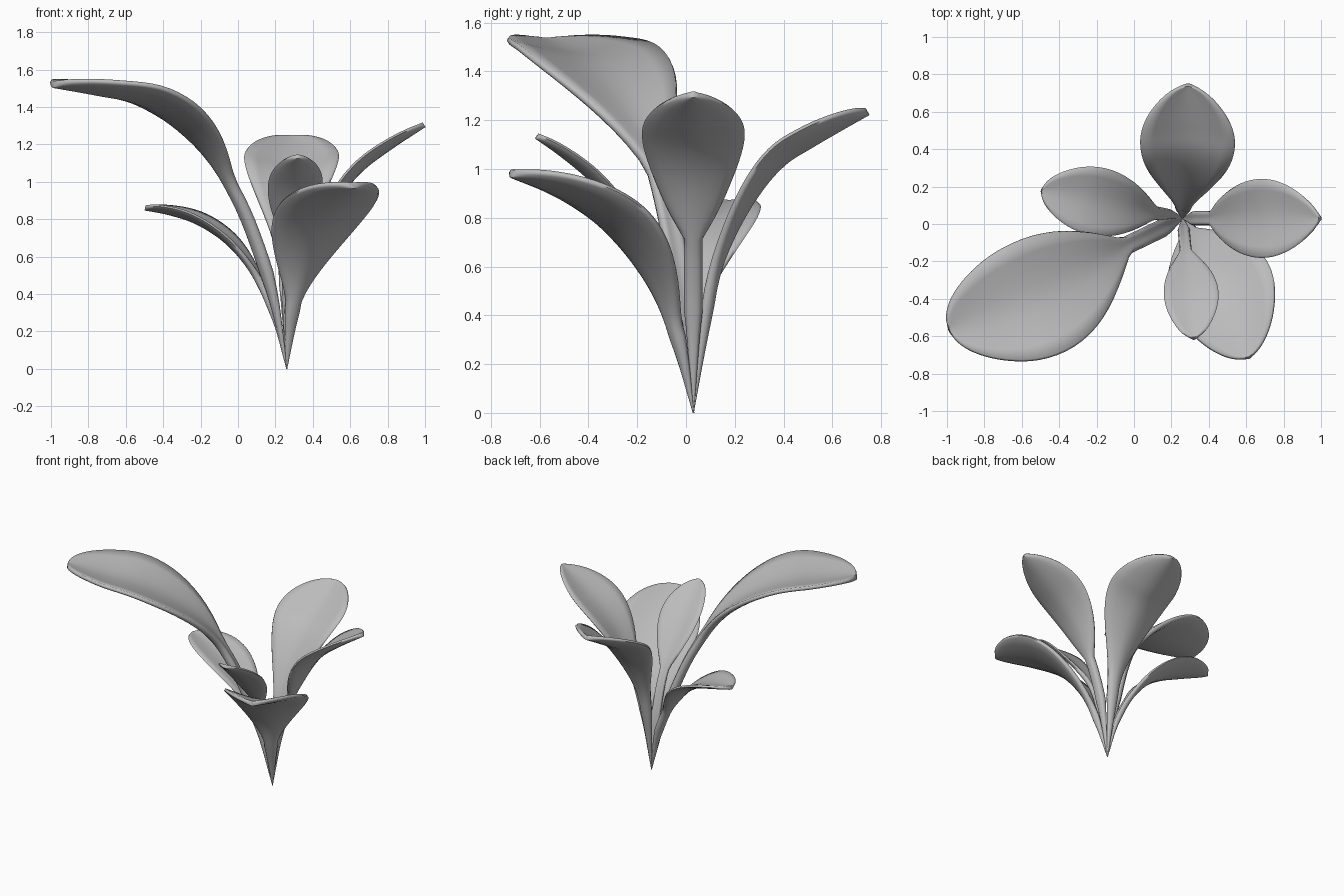
import bpy, bmesh, math
from mathutils import Vector

if "Cube" in bpy.data.objects:
    bpy.data.objects.remove(bpy.data.objects["Cube"])

mat = bpy.data.materials.new("leaf grey")
mat.use_nodes = True
grey = (0.5, 0.5, 0.5, 1)
mat.diffuse_color = grey
mat.node_tree.nodes["Principled BSDF"].inputs["Base Color"].default_value = grey

BASE = Vector((0.26, 0.03, 0))
RINGS, ACROSS = 40, 8


def spline(pts, k):
    """Catmull-Rom point on a list of 2D points, k from 0 to 1."""
    n = len(pts) - 1
    i = min(int(k * n), n - 1)
    f = k * n - i
    p1, p2 = Vector(pts[i]), Vector(pts[i + 1])
    p0 = Vector(pts[i - 1]) if i else p1 * 2 - p2
    p3 = Vector(pts[i + 2]) if i + 2 <= n else p2 * 2 - p1
    return 0.5 * (2 * p1 + (p2 - p0) * f + (2 * p0 - 5 * p1 + 4 * p2 - p3) * f ** 2
                  + (3 * p1 - p0 - 3 * p2 + p3) * f ** 3)


def leaf(name, heading, start, width, peak, blunt, cup, bend, spine):
    """Stalk and blade: spine holds (distance, height) along the heading,
    blunt holds the outline exponents at the blade's base and tip."""
    out = Vector((heading[0], heading[1], 0)).normalized()
    side = Vector((-out.y, out.x, 0))
    up = Vector((0, 0, 1))
    reach = spine[-1][0]
    us = [2 * i / ACROSS - 1 for i in range(ACROSS + 1)]
    bm = bmesh.new()
    rings = []
    for j in range(RINGS + 1):
        k = 1 - (1 - j / RINGS) ** 1.5
        r, z = spline(spine, k)
        a, b = spline(spine, max(k - 0.01, 0)), spline(spine, min(k + 0.01, 1))
        d = (b - a).normalized()
        normal = up * d.x - out * d.y
        t = min(max((r - start) / (reach - start), 0), 1)
        grow = min(1, 0.08 + 5 * k)
        power = blunt[0] + (blunt[1] - blunt[0]) * t
        blade = width * max(math.sin(math.pi * t ** peak), 0) ** power
        # Bigger leaves have stouter stalks and thicker blades
        stalk = (0.017 + 0.075 * width) * grow * (1 - 0.7 * t)
        half = math.hypot(stalk, blade)
        thick = (0.015 + 0.07 * width) * grow * (1 + 0.5 * (1 - t) ** 4)
        mid = BASE + out * r + up * z + side * bend * math.sin(math.pi * t)
        # Cupped middle surface, then both skins with a rounded rim
        sheet = [mid + side * u * half + normal * cup * half * abs(u) ** 1.6 for u in us]
        skin = [normal * thick * (0.5 - 0.14 * abs(u) ** 6) for u in us]
        rim = side * min(0.01, half * 0.2)
        top = [p + s for p, s in zip(sheet, skin)]
        low = [p - s for p, s in zip(sheet, skin)]
        loop = top + [sheet[-1] + rim] + low[::-1] + [sheet[0] - rim]
        rings.append([bm.verts.new(p) for p in loop])
    for a, b in zip(rings, rings[1:]):
        for i in range(len(a)):
            n = (i + 1) % len(a)
            bm.faces.new((a[i], a[n], b[n], b[i]))
    bm.faces.new(rings[0])
    bm.faces.new(rings[-1])
    bmesh.ops.recalc_face_normals(bm, faces=bm.faces)
    # Keep the plant standing on the ground
    for v in bm.verts:
        v.co.z = max(v.co.z, 0)
    mesh = bpy.data.meshes.new(name)
    bm.to_mesh(mesh)
    bm.free()
    mesh.materials.append(mat)
    obj = bpy.data.objects.new(name, mesh)
    bpy.context.collection.objects.link(obj)
    bpy.ops.object.select_all(action='DESELECT')
    obj.select_set(True)
    bpy.context.view_layer.objects.active = obj
    bpy.ops.object.shade_smooth_by_angle(angle=math.radians(75))


# Large leaf reaching right and forward
leaf("large_leaf", (-1.26, -0.61), 0.34, 0.312, 1.12, (0.75, 0.5), 0.2, 0.045,
     [(0, 0), (.08, .37), (.18, .66), (.29, .9), (.45, 1.14), (.65, 1.31), (.9, 1.43), (1.15, 1.48), (1.385, 1.52)])
# Leaf at the back
leaf("back_leaf", (0.03, 0.72), 0.05, 0.243, 1.3, (0.85, 0.58), 0.27, -0.01,
     [(0, 0), (.045, .32), (.09, .57), (.17, .76), (.27, .92), (.37, 1.03), (.48, 1.1), (.6, 1.17), (.715, 1.235)])
# Leaf on the left
leaf("left_leaf", (0.74, 0), 0.165, 0.2, 1.0, (0.62, 0.72), 0.2, 0,
     [(0, 0), (.05, .35), (.1, .55), (.17, .73), (.28, .93), (.4, 1.07), (.56, 1.19), (.735, 1.305)])
# Low leaf on the right
leaf("right_leaf", (-0.76, 0.15), 0.15, 0.172, 1.12, (0.7, 0.6), 0.22, 0,
     [(0, 0), (.06, .26), (.15, .47), (.25, .61), (.36, .71), (.5, .79), (.64, .835), (.77, .86)])
# Wide low leaf at the front left
leaf("front_left_leaf", (0.36, -0.75), 0.09, 0.27, 1.0, (0.8, 0.56), 0.23, 0.028,
     [(0, 0), (.06, .25), (.13, .45), (.22, .6), (.34, .73), (.48, .83), (.65, .915), (.825, .98)])
# Small leaf at the front
leaf("front_leaf", (0.06, -0.64), 0.175, 0.135, 1.1, (0.75, 0.6), 0.2, 0.008,
     [(0, 0), (.05, .3), (.11, .52), (.19, .68), (.3, .83), (.42, .96), (.54, 1.06), (.645, 1.135)])
